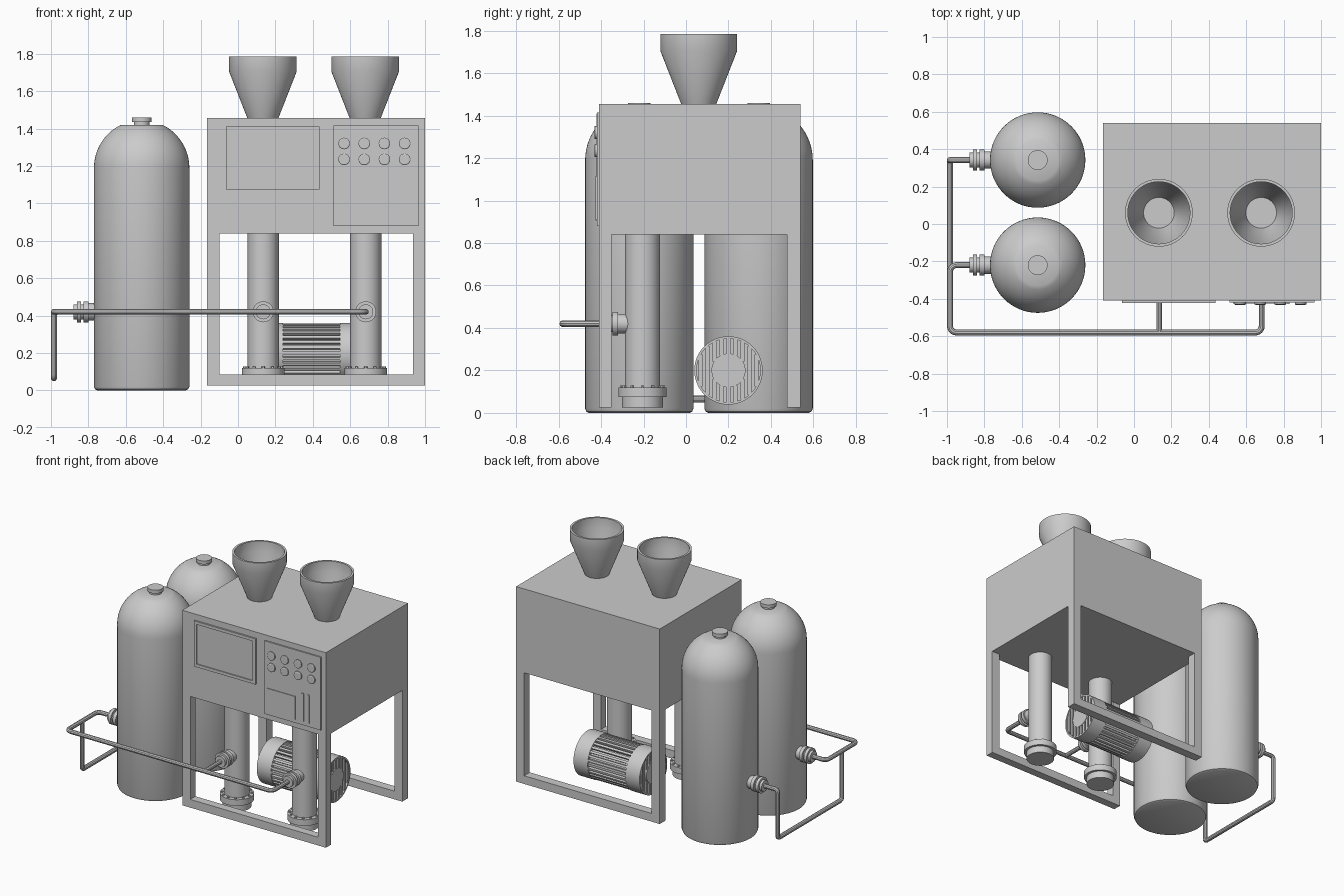
import bpy, bmesh
from math import sin, cos, pi, radians, sqrt
from mathutils import Vector, Matrix

if "Cube" in bpy.data.objects:
    bpy.data.objects.remove(bpy.data.objects["Cube"])


def finish(name, bm):
    bmesh.ops.remove_doubles(bm, verts=bm.verts, dist=1e-5)
    bmesh.ops.recalc_face_normals(bm, faces=bm.faces)
    me = bpy.data.meshes.new(name)
    bm.to_mesh(me)
    bm.free()
    ob = bpy.data.objects.new(name, me)
    bpy.context.collection.objects.link(ob)
    return ob


def add_box(bm, x0, x1, y0, y1, z0, z1, mat=Matrix()):
    size = Matrix.Diagonal((x1 - x0, y1 - y0, z1 - z0, 1))
    loc = Matrix.Translation(((x0 + x1) / 2, (y0 + y1) / 2, (z0 + z1) / 2))
    bmesh.ops.create_cube(bm, size=1, matrix=mat @ loc @ size)


def boxes(name, *dims):
    bm = bmesh.new()
    for d in dims:
        add_box(bm, *d)
    return finish(name, bm)


def lathe(name, profile, origin=(0, 0, 0), axis=(0, 0, 1), n=48):
    """Revolve (radius, height) points around an axis through origin."""
    bm = bmesh.new()
    m = Matrix.Translation(origin) @ Vector(axis).to_track_quat('Z', 'Y').to_matrix().to_4x4()
    rings = [[bm.verts.new(m @ Vector((r * cos(2 * pi * i / n), r * sin(2 * pi * i / n), h)))
              for i in range(n)] for r, h in profile]
    for a, b in zip(rings, rings[1:]):
        for i in range(n):
            j = (i + 1) % n
            bm.faces.new((a[i], a[j], b[j], b[i]))
    return finish(name, bm)


def pipe(name, pts, bend=0.035, radius=0.016):
    """Round tube along a path with filleted corners."""
    pts = [Vector(p) for p in pts]
    path = [pts[0]]
    for p, q, s in zip(pts, pts[1:], pts[2:]):
        a, b = q + (p - q).normalized() * bend, q + (s - q).normalized() * bend
        c = a + b - q
        for k in range(7):
            t = pi / 2 * k / 6
            path.append(c + (a - c) * cos(t) + (b - c) * sin(t))
    path.append(pts[-1])
    cu = bpy.data.curves.new(name, 'CURVE')
    cu.dimensions = '3D'
    cu.bevel_depth = radius
    cu.bevel_resolution = 3
    cu.use_fill_caps = True
    sp = cu.splines.new('POLY')
    sp.points.add(len(path) - 1)
    for sp_pt, v in zip(sp.points, path):
        sp_pt.co = (*v, 1)
    tmp = bpy.data.objects.new(name, cu)
    bpy.context.collection.objects.link(tmp)
    bpy.context.view_layer.update()
    me = bpy.data.meshes.new_from_object(tmp.evaluated_get(bpy.context.evaluated_depsgraph_get()))
    bpy.data.objects.remove(tmp)
    ob = bpy.data.objects.new(name, me)
    bpy.context.collection.objects.link(ob)


# stepped pipe coupling, height 0 = outer end, grows towards the vessel
COUPLING = [(0, 0), (.04, 0), (.04, .018), (.056, .018), (.056, .04), (.04, .04), (.04, .055),
            (.056, .055), (.056, .08), (.046, .08), (.046, .15), (0, .15)]
X0, X1, Y0, Y1 = -.165, 1.0, -.41, .54
PZ, PX, PY = .42, -.984, -.58
TANK_X, TANK_Y = -.515, (.342, -.22)
COL_X, COL_Y = (.135, .683), -.205

# cabinet and open leg frame
boxes("cabinet", (X0, X1, Y0, Y1, .84, 1.455))
for label, ya, yb in (("front", Y0, Y0 + .06), ("back", Y1 - .065, Y1)):
    boxes(label + "_leg_left", (X0, X0 + .065, ya, yb, .025, .84))
    boxes(label + "_leg_right", (X1 - .065, X1, ya, yb, .025, .84))
    boxes(label + "_bottom_rail", (X0 + .065, X1 - .065, ya, yb, .025, .085))

# screen with raised bezel
sx0, sx1, sz0, sz1, b = -.063, .437, 1.075, 1.41, .022
boxes("screen_bezel", (sx0, sx1, -.422, Y0, sz0, sz0 + b), (sx0, sx1, -.422, Y0, sz1 - b, sz1),
      (sx0, sx0 + b, -.422, Y0, sz0 + b, sz1 - b), (sx1 - b, sx1, -.422, Y0, sz0 + b, sz1 - b))
boxes("screen", (sx0 + b, sx1 - b, -.414, Y0, sz0 + b, sz1 - b))

# control panel with buttons, plate and slots
boxes("control_panel", (.51, .965, -.42, Y0, .88, 1.415))
for row in range(2):
    for col in range(4):
        lathe("button", [(0, 0), (.031, 0), (.031, .009), (.026, .012), (0, .012)],
              (.567 + .108 * col, -.42, 1.32 - .085 * row), (0, -1, 0), 24)
boxes("control_plate", (.53, .76, -.425, -.42, .905, 1.075))
for x in (.815, .86):
    boxes("slot_bar", (x, x + .016, -.427, -.42, .91, 1.115))

# hoppers
for x in (.133, .68):
    lathe("hopper", [(0, 1.455), (.083, 1.455), (.181, 1.705), (.181, 1.785), (.166, 1.785),
                     (.166, 1.71), (.082, 1.468), (0, 1.468)], (x, .06, 0))

# gas tanks with caps and couplings
dome = [(.255 * cos(t), 1.19 + .23 * sin(t) / sin(radians(64.4)))
        for t in (radians(64.4) * k / 12 for k in range(13))]
for y in TANK_Y:
    lathe("tank", [(0, 0), (.237, 0), (.249, .006), (.255, .02)] + dome + [(0, 1.42)],
          (TANK_X, y, 0), n=64)
    lathe("tank_cap", [(0, 1.41), (.042, 1.41), (.042, 1.435), (.053, 1.435), (.053, 1.46), (0, 1.46)],
          (TANK_X, y, 0), n=32)
    lathe("tank_coupling", COUPLING, (-.88, y, PZ), (1, 0, 0), 32)

# columns with flanged, bolted bases and couplings
for x in COL_X:
    lathe("column", [(0, .1), (.083, .1), (.083, .845), (0, .845)], (x, COL_Y, 0))
    lathe("column_base", [(0, .025), (.096, .025), (.096, .075), (.114, .075), (.114, .12), (0, .12)],
          (x, COL_Y, 0))
    for k in range(12):
        a = 2 * pi * k / 12
        lathe("base_bolt", [(0, .115), (.009, .115), (.009, .128), (0, .128)],
              (x + .099 * cos(a), COL_Y + .099 * sin(a), 0), n=6)
    lathe("column_coupling", COUPLING, (x, -.40, PZ), (0, 1, 0), 32)

# piping: main run, middle branch, low link to the back tank
pipe("main_pipe", [(-.87, TANK_Y[1], PZ), (PX, TANK_Y[1], PZ), (PX, PY, PZ),
                   (COL_X[1], PY, PZ), (COL_X[1], -.39, PZ)])
pipe("branch_pipe", [(COL_X[0], PY, PZ), (COL_X[0], -.39, PZ)])
pipe("back_tank_pipe", [(-.87, TANK_Y[0], PZ), (PX, TANK_Y[0], PZ), (PX, TANK_Y[0], .065),
                        (PX, -.40, .065), (PX, -.40, PZ)], bend=.02)

# finned motor lying along x
MY = MZ = .2
lathe("motor_core", [(0, .2), (.138, .2), (.138, .6), (0, .6)], (0, MY, MZ), (1, 0, 0))
bm = bmesh.new()
for k in range(32):
    m = Matrix.Translation((0, MY, MZ)) @ Matrix.Rotation(2 * pi * k / 32, 4, 'X')
    add_box(bm, .235, .55, -.008, .008, .13, .158, m)
finish("motor_fins", bm)
for label, inner, d in (("left", .24, -1), ("right", .545, 1)):
    lathe("motor_end_" + label, [(0, 0), (.161, 0), (.161, .115), (.15, .115), (.15, .095),
                                 (.08, .095), (.08, .115), (0, .115)], (inner, MY, MZ), (d, 0, 0))
    # vertical vent slats around the hub
    bm = bmesh.new()
    xa, xb = sorted((inner + d * .09, inner + d * .112))
    for k in range(-4, 5):
        y = k * .033
        top = sqrt(.152 ** 2 - y * y)
        low = sqrt(max(.078 ** 2 - y * y, 0))
        for z0, z1 in ((low, top), (-top, -low)):
            add_box(bm, xa, xb, MY + y - .009, MY + y + .009, MZ + z0, MZ + z1)
    finish("motor_vent_" + label, bm)

# smooth the round parts, keep edges sharp
bpy.ops.object.select_all(action='SELECT')
bpy.context.view_layer.objects.active = bpy.data.objects["cabinet"]
bpy.ops.object.shade_smooth_by_angle(angle=radians(30))
